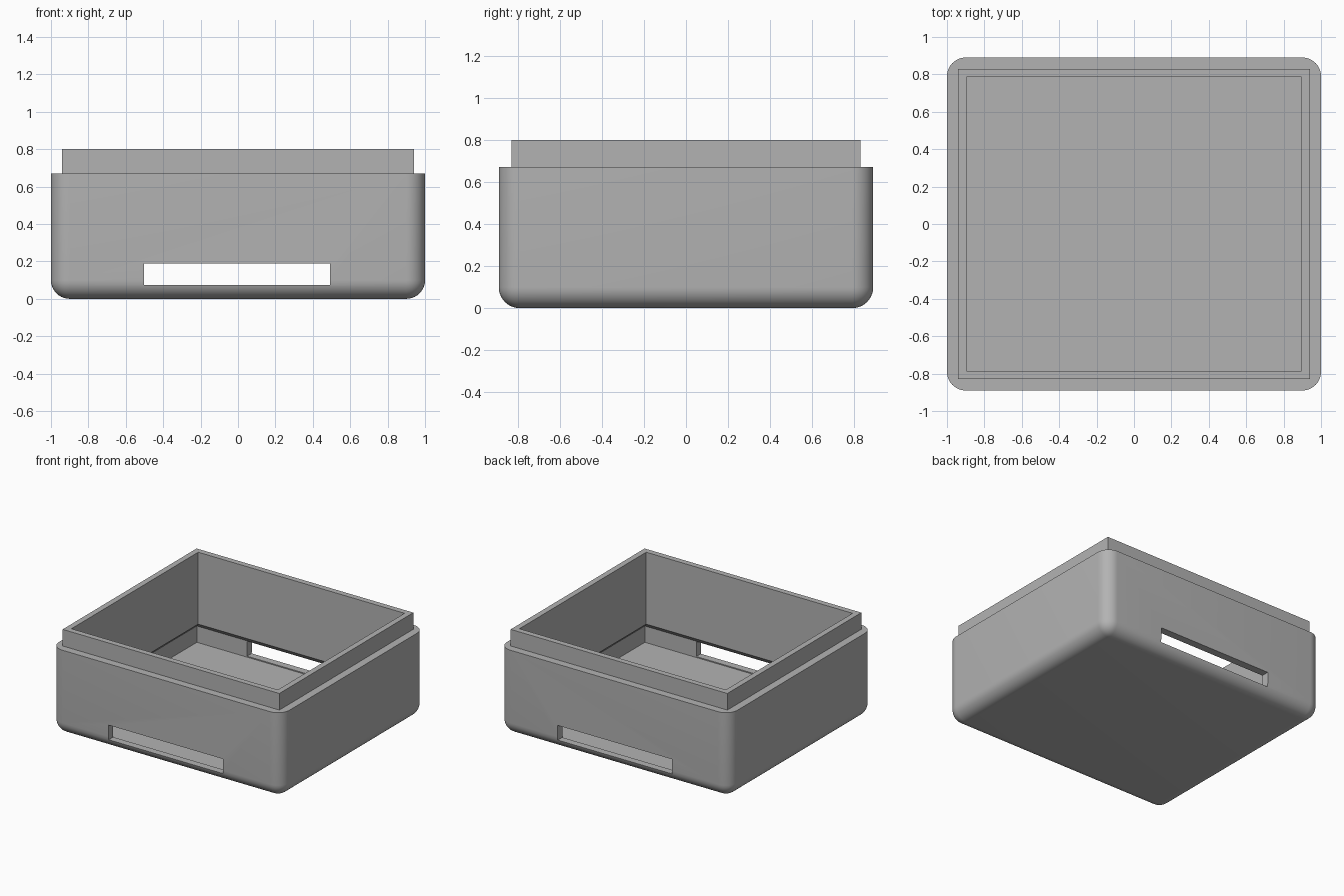
import bpy, bmesh
from math import radians

old = bpy.data.objects.get("Cube")
if old:
    bpy.data.objects.remove(old, do_unlink=True)

grey = bpy.data.materials.new("light grey plastic")
grey.use_nodes = True
colour = (0.45, 0.45, 0.45, 1)
grey.diffuse_color = colour
grey.node_tree.nodes["Principled BSDF"].inputs["Base Color"].default_value = colour


def loft(name, levels):
    """Closed solid through rectangles given as (half_x, half_y, z)."""
    bm = bmesh.new()
    rings = [[bm.verts.new((sx * hx, sy * hy, z))
              for sx, sy in ((-1, -1), (1, -1), (1, 1), (-1, 1))]
             for hx, hy, z in levels]
    bm.faces.new(rings[0][::-1])
    bm.faces.new(rings[-1])
    for low, high in zip(rings, rings[1:]):
        for i in range(4):
            j = (i + 1) % 4
            bm.faces.new((low[i], low[j], high[j], high[i]))
    mesh = bpy.data.meshes.new(name)
    bm.to_mesh(mesh)
    bm.free()
    obj = bpy.data.objects.new(name, mesh)
    bpy.context.collection.objects.link(obj)
    mesh.materials.append(grey)
    return obj


def round_edges(obj, radius, pick):
    bm = bmesh.new()
    bm.from_mesh(obj.data)
    edges = [e for e in bm.edges if pick(*(v.co for v in e.verts))]
    bmesh.ops.bevel(bm, geom=edges, offset=radius, segments=10,
                    profile=0.5, affect='EDGES')
    bm.to_mesh(obj.data)
    bm.free()


def combine(target, tool, operation):
    mod = target.modifiers.new(tool.name, 'BOOLEAN')
    mod.operation = operation
    mod.solver = 'EXACT'
    mod.object = tool
    bpy.context.view_layer.objects.active = target
    bpy.ops.object.modifier_apply(modifier=mod.name)
    bpy.data.objects.remove(tool, do_unlink=True)


# Outer shell, rounded at the upright corners and along the bottom
box = loft("enclosure_base", [(1, 0.89, 0), (1, 0.89, 0.67)])
round_edges(box, 0.1, lambda a, b: abs(a.z - b.z) > 0.1 or a.z + b.z < 0.01)

# Square lip standing inside the shoulder
combine(box, loft("lip", [(0.94, 0.83, 0.5), (0.94, 0.83, 0.8)]), 'UNION')

# Cavity, wider near the floor with a sloped step under the thick upper wall
cavity = loft("cavity", [(0.938, 0.83, 0.065), (0.938, 0.83, 0.193),
                         (0.895, 0.785, 0.236), (0.895, 0.785, 0.9)])
combine(box, cavity, 'DIFFERENCE')

# Wide slot through the front and back walls
slot = loft("slot", [(0.497, 1.2, 0.073), (0.497, 1.2, 0.19)])
slot.location.x = -0.005
bpy.context.view_layer.update()
combine(box, slot, 'DIFFERENCE')

bpy.ops.object.select_all(action='DESELECT')
box.select_set(True)
bpy.context.view_layer.objects.active = box
bpy.ops.object.shade_smooth_by_angle(angle=radians(30))
